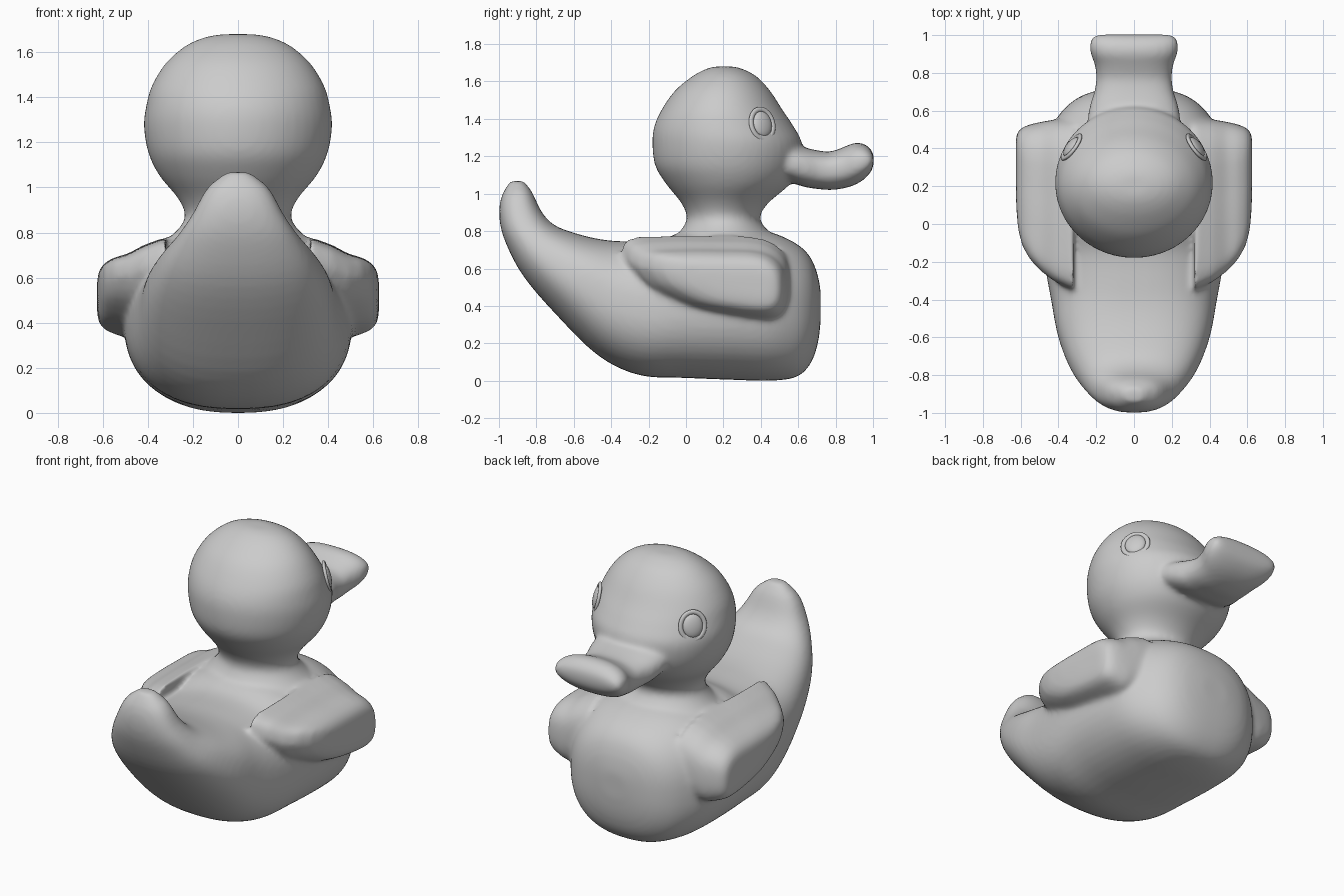
import bpy, bmesh, math
from mathutils import Vector, Matrix

if "Cube" in bpy.data.objects:
    bpy.data.objects.remove(bpy.data.objects["Cube"])


def spline(rows, steps=4):
    """Catmull-Rom interpolation through rows of numbers."""
    out = []
    for i in range(len(rows) - 1):
        p = [Vector(rows[max(0, min(len(rows) - 1, i + k))]) for k in (-1, 0, 1, 2)]
        for s in range(steps):
            t = s / steps
            out.append(0.5 * (2 * p[1] + (p[2] - p[0]) * t
                       + (2 * p[0] - 5 * p[1] + 4 * p[2] - p[3]) * t * t
                       + (3 * p[1] - p[0] - 3 * p[2] + p[3]) * t ** 3))
    return out + [Vector(rows[-1])]


def skin(bm, rings):
    """Join closed rings of points into a capped tube."""
    loops = [[bm.verts.new(c) for c in r] for r in rings]
    n = len(loops[0])
    for a, b in zip(loops, loops[1:]):
        for i in range(n):
            j = (i + 1) % n
            bm.faces.new((a[i], a[j], b[j], b[i]))
    bm.faces.new(loops[0][::-1])
    bm.faces.new(loops[-1])


def loft(bm, stations, p=2.0, n=48):
    """Each station: two (y, z) ends of a symmetric section, and its half width."""
    rings = []
    for ay, az, by, bz, w in spline(stations):
        ring = []
        for i in range(n):
            c, s = math.cos(2 * math.pi * i / n), math.sin(2 * math.pi * i / n)
            x = math.copysign(abs(c) ** (2 / p), c) * w
            s = math.copysign(abs(s) ** (2 / p), s)
            ring.append((x, (ay + by) / 2 + s * (by - ay) / 2,
                         (az + bz) / 2 + s * (bz - az) / 2))
        rings.append(ring)
    skin(bm, rings)


def finish(name, bm, voxel=None, smooth=0):
    bmesh.ops.recalc_face_normals(bm, faces=bm.faces)
    for f in bm.faces:
        f.smooth = True
    me = bpy.data.meshes.new(name)
    bm.to_mesh(me)
    bm.free()
    ob = bpy.data.objects.new(name, me)
    bpy.context.collection.objects.link(ob)
    if voxel:
        m = ob.modifiers.new("fuse", 'REMESH')
        m.mode = 'VOXEL'
        m.voxel_size = voxel
        m.use_smooth_shade = True
        m = ob.modifiers.new("soften", 'SMOOTH')
        m.factor = 0.5
        m.iterations = smooth
    return ob


# Body with upturned tail
bm = bmesh.new()
loft(bm, [(-.942, 1.065, -.872, 1.071, .05), (-.988, .98, -.825, 1.012, .137),
          (-.998, .87, -.77, .90, .20), (-.965, .74, -.70, .83, .265),
          (-.87, .56, -.58, .785, .345), (-.70, .36, -.45, .755, .405),
          (-.47, .135, -.32, .745, .44), (-.25, .03, -.15, .75, .475),
          (0, .015, 0, .80, .50), (.25, .005, .25, .82, .505),
          (.45, 0, .43, .80, .475), (.59, .02, .57, .745, .395),
          (.665, .09, .655, .675, .31), (.705, .20, .70, .58, .21),
          (.72, .32, .72, .48, .09)], 2.4)

# Neck and head
loft(bm, [(-.08, .74, .50, .74, .36), (-.03, .80, .44, .80, .28),
          (.005, .87, .395, .87, .235), (-.025, .95, .44, .95, .265),
          (-.105, 1.05, .555, 1.05, .347), (-.165, 1.15, .61, 1.15, .397),
          (-.18, 1.27, .62, 1.27, .418), (-.17, 1.36, .575, 1.36, .408),
          (-.13, 1.45, .515, 1.45, .383), (-.06, 1.55, .45, 1.55, .322),
          (.03, 1.625, .38, 1.625, .238), (.10, 1.664, .31, 1.664, .155),
          (.15, 1.68, .26, 1.68, .075)])

# Wings: a side outline stacked outwards, spreading into the body, and mirrored
outline = spline([(-.18, .60), (-.15, .67), (0, .685), (.2, .685), (.4, .675),
                  (.5, .61), (.525, .5), (.51, .40), (.44, .355), (.25, .37),
                  (.05, .415), (-.12, .51), (-.18, .60)], 3)[:-1]
cy, cz = .40, .54
for side in (1, -1):
    skin(bm, [[(side * x, cy + (y - cy) * s, cz + (z - cz) * s + dz) for y, z in outline]
              for x, s, dz in ((.32, 1.3, .05), (.42, 1.22, .025), (.49, 1.13, 0),
                               (.55, 1.02, 0), (.59, .9, -.005), (.613, .75, -.01),
                               (.623, .55, -.015), (.626, .3, -.02))])

# Bill
loft(bm, [(.46, 1.10, .46, 1.26, .24), (.56, 1.06, .56, 1.26, .245),
          (.64, 1.035, .64, 1.245, .23), (.70, 1.026, .70, 1.232, .21),
          (.77, 1.020, .77, 1.225, .20), (.84, 1.028, .84, 1.248, .207),
          (.90, 1.046, .90, 1.272, .229), (.95, 1.075, .95, 1.267, .235),
          (.988, 1.115, .988, 1.238, .22), (1.004, 1.155, 1.004, 1.205, .19)], 2.5)
finish("duck_body", bm, .014, 14)

# Eyes: raised oval pupil inside a thin rim
for side, label in ((1, "right"), (-1, "left")):
    nrm = Vector((side * .78, .58, .22)).normalized()
    up = (Vector((0, 0, 1)) - nrm * nrm.z).normalized()   # keeps the oval upright
    base = (Matrix.Translation((side * .332, .408, 1.372))
            @ Matrix((up.cross(nrm), up, nrm)).transposed().to_4x4())

    bm = bmesh.new()
    bmesh.ops.create_uvsphere(bm, u_segments=32, v_segments=16, radius=1,
                              matrix=base @ Matrix.Diagonal((.06, .07, .024, 1)))
    finish("eye_" + label, bm)

    bm = bmesh.new()
    rings = []
    for i in range(40):
        a = 2 * math.pi * i / 40
        rings.append([bm.verts.new(base @ Vector(((.072 + .014 * math.cos(b)) * math.cos(a),
                                                  (.081 + .014 * math.cos(b)) * math.sin(a),
                                                  .010 * math.sin(b) - .001)))
                      for b in (2 * math.pi * k / 12 for k in range(12))])
    for i in range(40):
        r, q = rings[i], rings[(i + 1) % 40]
        for k in range(12):
            bm.faces.new((r[k], r[(k + 1) % 12], q[(k + 1) % 12], q[k]))
    finish("eye_rim_" + label, bm)
